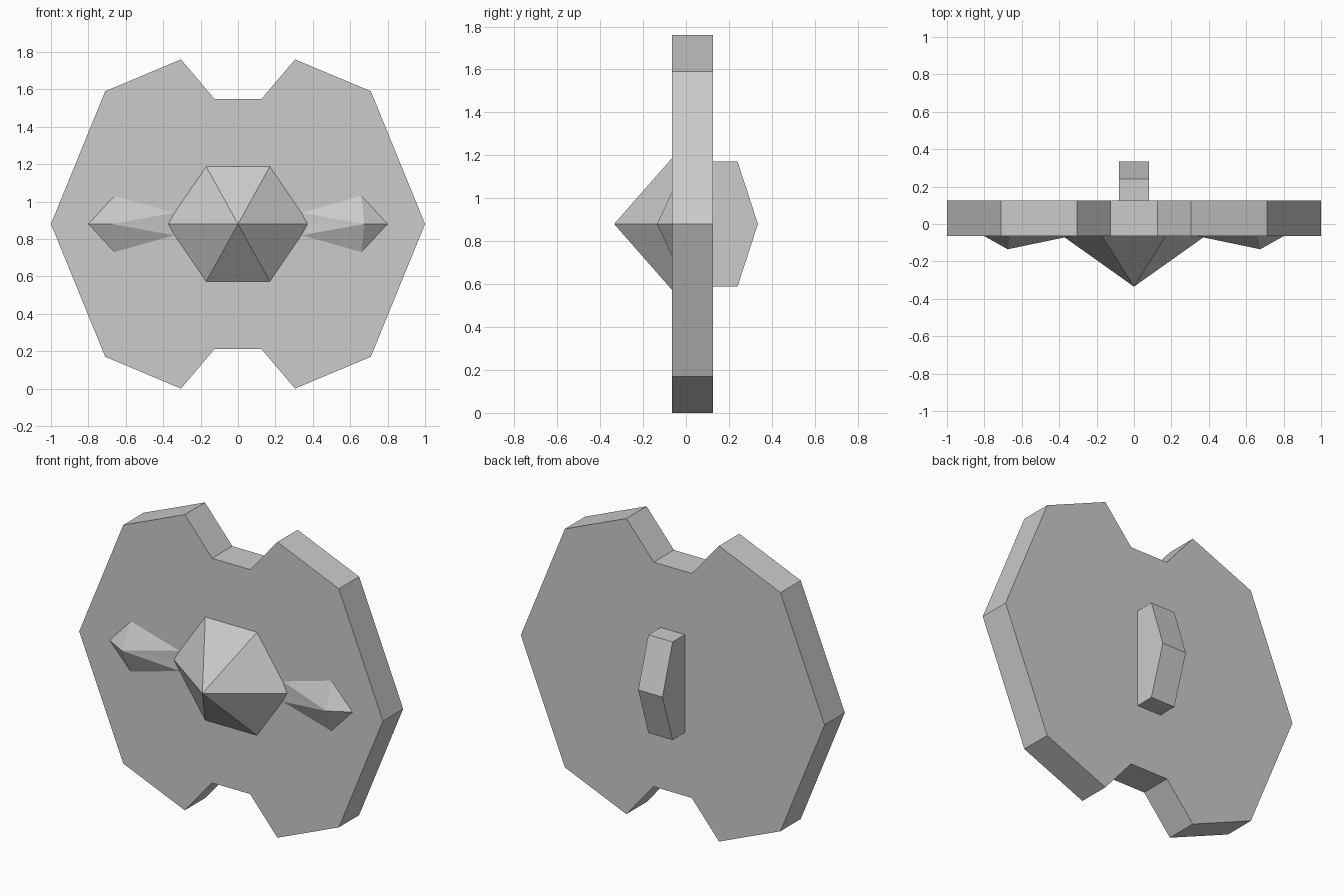
import bpy, bmesh

if "Cube" in bpy.data.objects:
    bpy.data.objects.remove(bpy.data.objects["Cube"])

MID = 0.88      # height of the shield centre
FACE = -0.065   # y of the front face
BACK = 0.125    # y of the back face


def make_object(name, verts, faces):
    bm = bmesh.new()
    vs = [bm.verts.new(v) for v in verts]
    for f in faces:
        bm.faces.new([vs[i] for i in f])
    bmesh.ops.recalc_face_normals(bm, faces=bm.faces)
    mesh = bpy.data.meshes.new(name)
    bm.to_mesh(mesh)
    bm.free()
    obj = bpy.data.objects.new(name, mesh)
    bpy.context.collection.objects.link(obj)
    return obj


def prism(name, ring_a, ring_b):
    n = len(ring_a)
    sides = [(i, (i + 1) % n, n + (i + 1) % n, n + i) for i in range(n)]
    return make_object(name, ring_a + ring_b,
                       [tuple(range(n)), tuple(range(n, 2 * n))] + sides)


# Shield plate: quarter outline mirrored both ways, notched top and bottom
upper_right = [(1.0, 0), (0.71, 0.71), (0.305, 0.88), (0.125, 0.668)]
upper = upper_right + [(-x, z) for x, z in reversed(upper_right)]
outline = upper + [(x, -z) for x, z in reversed(upper[1:-1])]
prism("shield_plate",
      [(x, FACE, MID + z) for x, z in outline],
      [(x, BACK, MID + z) for x, z in outline])

# Central boss: six-sided pyramid
hexagon = [(0.38, 0), (0.17, 0.307), (-0.17, 0.307),
           (-0.38, 0), (-0.17, -0.307), (0.17, -0.307)]
make_object("boss",
            [(x, FACE, MID + z) for x, z in hexagon] + [(0, -0.335, MID)],
            [tuple(range(6))] + [(i, (i + 1) % 6, 6) for i in range(6)])

# Pointed side studs, tapering in towards the boss
for side, label in ((1, "right"), (-1, "left")):
    points = [(0.80, FACE, 0), (0.66, FACE, 0.15), (0.34, FACE, 0.06),
              (0.34, FACE, -0.06), (0.66, FACE, -0.15),
              (0.675, -0.135, 0), (0.365, FACE - 0.004, 0)]
    make_object(label + "_stud",
                [(side * x, y, MID + z) for x, y, z in points],
                [(0, 1, 2, 3, 4), (0, 1, 5), (0, 4, 5), (1, 2, 5),
                 (4, 3, 5), (2, 6, 5), (3, 6, 5), (2, 3, 6)])

# Rear grip: extruded side profile
grip = [(BACK, -0.292), (0.24, -0.292), (0.335, 0), (0.24, 0.292), (BACK, 0.292)]
prism("rear_grip",
      [(-0.08, y, MID + z) for y, z in grip],
      [(0.08, y, MID + z) for y, z in grip])
